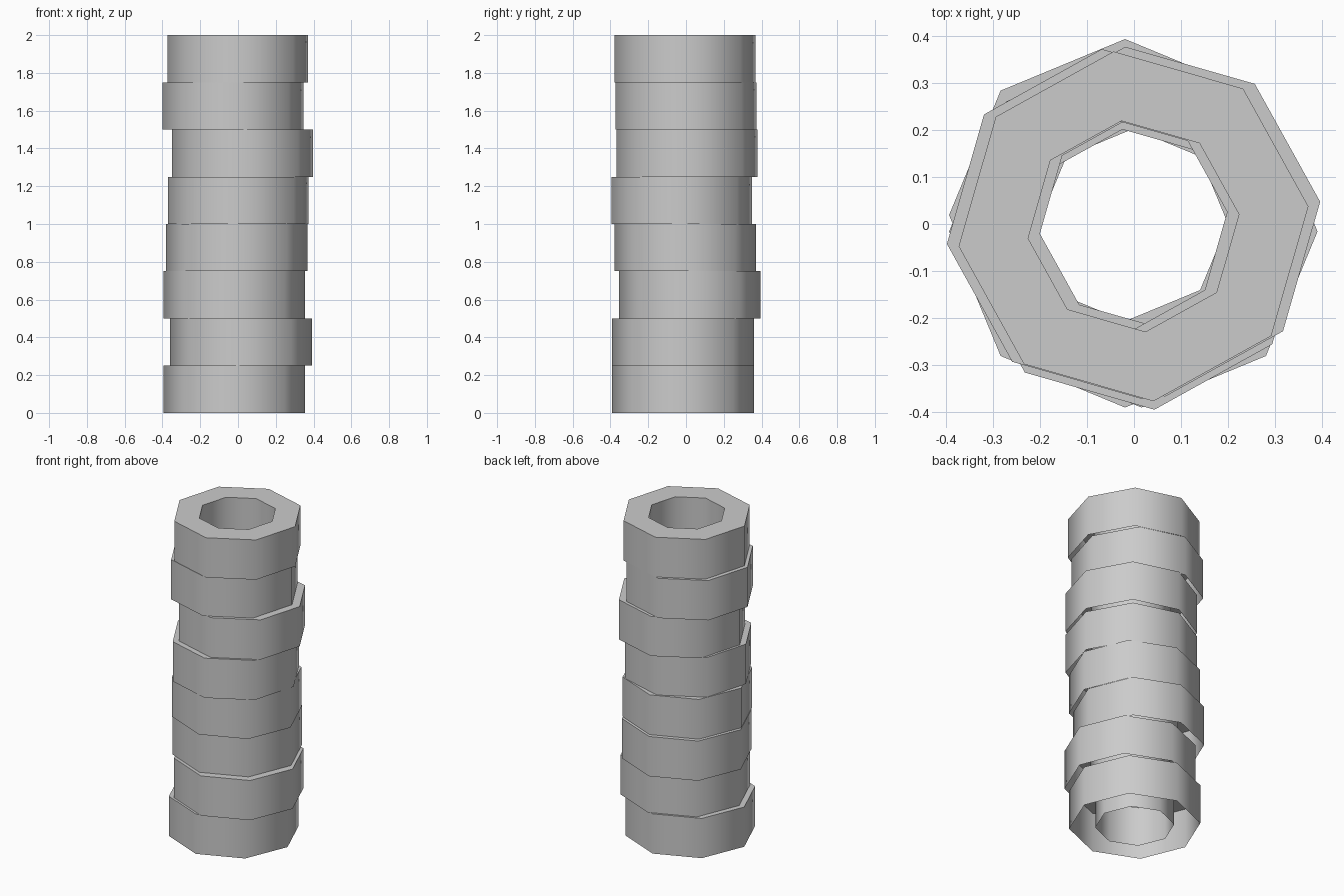
import bpy, bmesh
from math import cos, sin, pi, radians

if "Cube" in bpy.data.objects:
    bpy.data.objects.remove(bpy.data.objects["Cube"])

SIDES, R_OUT, R_IN, H = 8, 0.375, 0.226, 0.25

# centre offset of each stacked ring, bottom to top
OFFSETS = [(-0.019, -0.016), (0.016, -0.016), (-0.019, 0.019), (-0.007, -0.004),
           (0.001, -0.023), (0.024, 0.005), (-0.026, 0.0), (-0.001, -0.005)]


def ring_stone(index, cx, cy, turn):
    """Hollow octagonal ring: outer wall, top and inner wall, open underneath."""
    bm = bmesh.new()
    loops = []
    z0 = index * H
    for r, z in ((R_OUT, z0), (R_OUT, z0 + H), (R_IN, z0 + H), (R_IN, z0)):
        angles = [turn + 2 * pi * i / SIDES for i in range(SIDES)]
        loops.append([bm.verts.new((cx + r * cos(a), cy + r * sin(a), z)) for a in angles])
    for lo, hi in zip(loops, loops[1:]):
        for i in range(SIDES):
            j = (i + 1) % SIDES
            bm.faces.new((lo[i], lo[j], hi[j], hi[i]))
    mesh = bpy.data.meshes.new("ring_stone")
    bm.to_mesh(mesh)
    bm.free()
    ob = bpy.data.objects.new(f"ring_stone_{index + 1}", mesh)
    bpy.context.collection.objects.link(ob)
    # rounded walls, crisp rims
    bpy.ops.object.select_all(action='DESELECT')
    ob.select_set(True)
    bpy.context.view_layer.objects.active = ob
    bpy.ops.object.shade_smooth_by_angle(angle=radians(60))


# upper half of the stack is turned slightly against the lower half
for k, (x, y) in enumerate(OFFSETS):
    ring_stone(k, x, y, radians(0 if k < 4 else 6.5))
